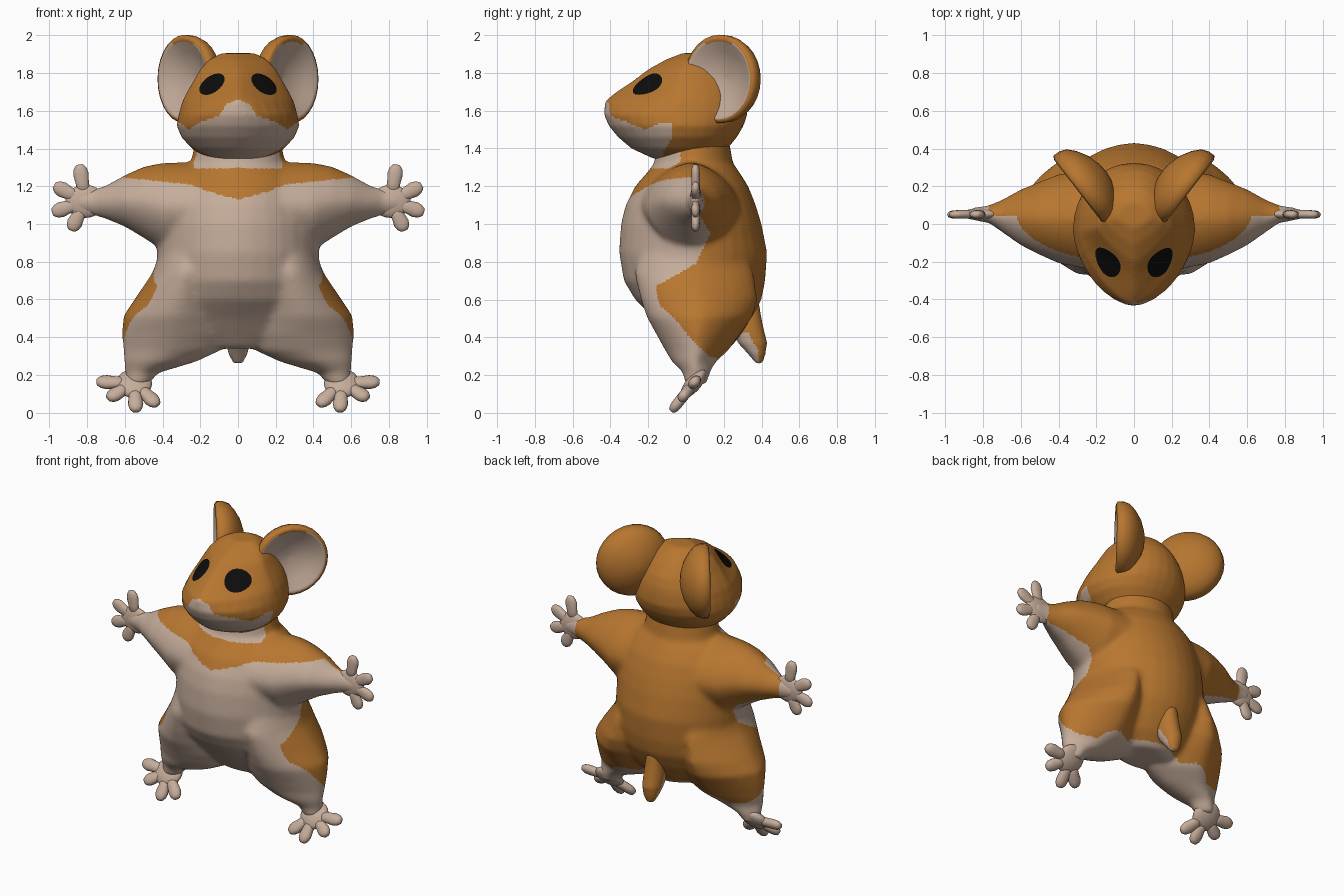
import bpy, bmesh, math
from mathutils import Vector, Matrix
from mathutils.bvhtree import BVHTree

if "Cube" in bpy.data.objects:
    bpy.data.objects.remove(bpy.data.objects["Cube"])


def material(name, rgb):
    m = bpy.data.materials.new(name)
    m.diffuse_color = (*rgb, 1)
    m.use_nodes = True
    m.node_tree.nodes["Principled BSDF"].inputs["Base Color"].default_value = m.diffuse_color
    return m


ORANGE = material("orange fur", (0.475, 0.182, 0.029))
CREAM = material("pinkish cream fur", (0.56, 0.415, 0.325))
BLACK = material("eye black", (0.004, 0.004, 0.004))


def power(v, e):
    return math.copysign(abs(v) ** e, v)


def interp(v, table):
    if v <= table[0][0]:
        return table[0][1]
    for (a, fa), (b, fb) in zip(table, table[1:]):
        if v <= b:
            return fa + (fb - fa) * (v - a) / (b - a)
    return table[-1][1]


def oval(a0, a1, b0, b1, place, mid=None, e_front=0.95, e_back=0.95, n=32):
    """Superellipse cross-section; b is split at mid so front and back may differ."""
    mid = (b0 + b1) / 2 if mid is None else mid
    pts = []
    for k in range(n):
        t = 2 * math.pi * k / n
        c, s = math.cos(t), math.sin(t)
        e = e_back if s > 0 else e_front
        a = (a0 + a1) / 2 + (a1 - a0) / 2 * power(c, e)
        b = mid + ((b1 - mid) if s > 0 else (mid - b0)) * power(s, e)
        pts.append(Vector(place(a, b)))
    return pts


def loft(bm, rings):
    rows = [[bm.verts.new(p) for p in r] for r in rings]
    n = len(rows[0])
    for r, q in zip(rows, rows[1:]):
        for k in range(n):
            bm.faces.new((r[k], r[(k + 1) % n], q[(k + 1) % n], q[k]))
    bm.faces.new(rows[0])
    bm.faces.new(rows[-1])


def make(name, bm, mats, voxel=0, smooth=0):
    bmesh.ops.recalc_face_normals(bm, faces=bm.faces)
    me = bpy.data.meshes.new(name)
    bm.to_mesh(me)
    bm.free()
    ob = bpy.data.objects.new(name, me)
    bpy.context.collection.objects.link(ob)
    if voxel:
        r = ob.modifiers.new("blend", 'REMESH')
        r.mode = 'VOXEL'
        r.voxel_size = voxel
        s = ob.modifiers.new("soften", 'SMOOTH')
        s.factor, s.iterations = 0.5, smooth
        dg = bpy.context.evaluated_depsgraph_get()
        new = bpy.data.meshes.new_from_object(ob.evaluated_get(dg))
        ob.modifiers.clear()
        ob.data = new
    ob.data.materials.clear()
    for m in mats:
        ob.data.materials.append(m)
    for p in ob.data.polygons:
        p.use_smooth = True
    return ob


def paint(ob, is_cream):
    for p in ob.data.polygons:
        p.material_index = 1 if is_cream(p.center, p.normal) else 0


# Torso: (z, half width, front y, back y)
bm = bmesh.new()
torso = [(0.34, .18, -.03, .23), (0.42, .32, -.10, .30), (0.5, .38, -.17, .35), (0.6, .42, -.27, .40),
         (0.7, .43, -.33, .42), (0.85, .43, -.355, .43), (1.0, .425, -.345, .40), (1.1, .41, -.32, .37),
         (1.2, .38, -.27, .33), (1.28, .31, -.20, .28), (1.32, .25, -.17, .25), (1.46, .225, -.145, .225)]
loft(bm, [oval(-w, w, f, b, lambda x, y, z=z: (x, y, z), mid=0.04, e_front=1.08, e_back=1.05)
          for z, w, f, b in torso])

# Arms: (x, bottom z, top z, front y, back y); legs: (z, inner x, outer x, front y, back y)
arm = [(.1, .84, 1.33, -.27, .31), (.4, .86, 1.325, -.21, .265), (.5, .925, 1.305, -.165, .225),
       (.6, .985, 1.26, -.115, .185), (.7, 1.025, 1.205, -.045, .13), (.77, 1.045, 1.185, .005, .10),
       (.87, 1.06, 1.175, .02, .085)]
leg = [(.98, .12, .37, -.17, .22), (.86, .10, .41, -.24, .30), (.74, .08, .455, -.275, .36),
       (.6, .06, .55, -.24, .38), (.51, .05, .61, -.21, .355), (.42, .05, .615, -.16, .29),
       (.33, .09, .61, -.11, .225), (.27, .22, .605, -.075, .16), (.21, .42, .60, -.015, .13),
       (.15, .47, .595, -.01, .11)]
for s in (-1, 1):
    loft(bm, [oval(z0, z1, y0, y1, lambda z, y, x=x: (s * x, y, z), e_front=1.2, e_back=1.2)
              for x, z0, z1, y0, y1 in arm])
    loft(bm, [oval(x0, x1, y0, y1, lambda x, y, z=z: (s * x, y, z), e_front=1.15, e_back=1.35)
              for z, x0, x1, y0, y1 in leg])
body = make("body", bm, (ORANGE, CREAM), 0.0125, 22)

SIDE = [(.27, .25), (.30, .12), (.4, .02), (.5, -.06), (.57, -.14), (.67, -.16), (.73, -.05),
        (.79, .05), (.95, .13), (1.05, .07), (1.2, .04)]
COLLAR = [(0, 1.13), (.15, 1.17), (.25, 1.21), (.6, 1.245), (.7, 1.25)]


def body_cream(c, n):
    x = abs(c.x)
    if c.z > 1.295 and x < .235 and c.y < -0.03:      # throat
        return True
    if c.z < 0.37 and n.z < -0.6:                     # under the rump
        return True
    if x > 0.77:                                      # wrists
        return True
    if c.z > interp(x, COLLAR):
        return False
    return c.y < interp(c.z, SIDE)


paint(body, body_cream)

# Head: (z, half width, front y, back y)
bm = bmesh.new()
skull = [(1.345, .16, -.17, .15), (1.40, .245, -.29, .22), (1.46, .30, -.36, .27), (1.52, .325, -.41, .305),
         (1.58, .315, -.435, .325), (1.65, .295, -.43, .32), (1.70, .27, -.37, .31), (1.76, .235, -.28, .285),
         (1.82, .20, -.20, .24), (1.87, .155, -.11, .19), (1.905, .09, -.02, .12)]
loft(bm, [oval(-w, w, f, b, lambda x, y, z=z: (x, y, z), mid=-0.03 + max(0, z - 1.8) * .6,
               e_front=interp(z, [(1.6, 1.12), (1.72, 1.65)]), e_back=0.95) for z, w, f, b in skull])
head = make("head", bm, (ORANGE, CREAM), 0.0115, 8)
MUZZLE = [(0, 1.66), (.06, 1.635), (.1, 1.575), (.2, 1.54), (.26, 1.50), (.3, 1.53)]
JAW = [(1.38, -.12), (1.46, -.07), (1.55, -.08)]
paint(head, lambda c, n: c.y < interp(c.z, JAW) and c.z < interp(abs(c.x), MUZZLE))

# Eyes: thin ovals laid onto the head surface
tree = BVHTree.FromPolygons([v.co for v in head.data.vertices], [p.vertices[:] for p in head.data.polygons])
for s, side in ((-1, "left"), (1, "right")):
    bm = bmesh.new()
    tilt = math.radians(36)

    def on_head(r, t):
        a, b = .076 * r * math.cos(t), .043 * r * math.sin(t)
        x = .135 + a * math.cos(tilt) + b * math.sin(tilt)
        z = 1.737 - a * math.sin(tilt) + b * math.cos(tilt)
        hit, nor, _, _ = tree.ray_cast(Vector((s * x, -1, z)), Vector((0, 1, 0)))
        return bm.verts.new(hit + nor * 0.005)
    rows = [[on_head(r / 6, math.tau * k / 32) for k in range(32)] for r in range(1, 7)]
    bm.faces.new(rows[0])
    for r, q in zip(rows, rows[1:]):
        for k in range(32):
            bm.faces.new((r[k], r[(k + 1) % 32], q[(k + 1) % 32], q[k]))
    eye = make(side + "_eye", bm, (BLACK,))
    if sum((p.normal.y for p in eye.data.polygons)) > 0:
        eye.data.flip_normals()

# Ears: lathed cups facing forward and outward; (radius, depth)
dish = [(.001, -.045), (.08, -.035), (.15, -.005), (.2, .025), (.215, .032), (.234, .02),
        (.232, -.02), (.218, -.055), (.18, -.09), (.12, -.125), (.05, -.145), (.001, -.15)]
for s, side in ((-1, "left"), (1, "right")):
    bm = bmesh.new()
    n, u = Vector((s * .79, -.61, 0)), Vector((s * .61, .79, 0))
    mid = Vector((s * .268, .19, 1.768))
    loft(bm, [[mid + n * d + (u * math.cos(t) + Vector((0, 0, math.sin(t)))) * r
               for t in (math.tau * k / 28 for k in range(28))] for r, d in dish])
    ear = make(side + "_ear", bm, (ORANGE, CREAM))
    paint(ear, lambda c, f: f.dot(n) > 0.3 and (c - mid).length < .209 and c.z < 1.955)

# Tail: (z, half width, front y, back y)
bm = bmesh.new()
tail = [(.62, .05, .28, .38), (.5, .062, .25, .40), (.43, .067, .25, .415), (.37, .064, .275, .43),
        (.31, .05, .33, .42), (.262, .025, .37, .405)]
loft(bm, [oval(-w, w, f, b, lambda x, y, z=z: (x, y, z), n=20) for z, w, f, b in tail])
paint(make("tail", bm, (ORANGE, CREAM), 0.01, 4),
      lambda c, n: c.z < .42 and c.y < .42 - (c.z - .27) * .6 and n.y < .2)


# Hands and feet: flat palm with four spread digits
def paw(name, palm, radii, normal, tips, width, thick):
    bm = bmesh.new()
    normal = normal.normalized()
    xa = Vector((1, 0, 0))
    up = normal.cross(xa)
    frame = Matrix((xa * radii[0], up * radii[1], normal * thick * 1.4)).transposed().to_4x4()
    bmesh.ops.create_icosphere(bm, subdivisions=3, radius=1, matrix=Matrix.Translation(palm) @ frame)
    for tip in tips:
        d = tip - palm
        across = d.cross(normal).normalized()
        rings = []
        for f, w, h in ((.1, .9, .9), (.5, .85, 1), (.74, 1, 1), (.88, .85, .9), (.97, .55, .65), (1, .35, .3)):
            rings.append(oval(-width * w, width * w, -thick * h, thick * h,
                              lambda a, b, f=f: palm + d * f + across * a + normal * b, n=14))
        loft(bm, rings)
    make(name, bm, (CREAM,))


for s, side in ((-1, "left"), (1, "right")):
    paw(side + "_hand", Vector((s * .81, .052, 1.12)), (.105, .088), Vector((0, -1, 0)),
        [Vector((s * x, .05, z)) for x, z in ((.84, 1.315), (.975, 1.205), (.985, 1.06), (.885, .965))], .041, .023)
    paw(side + "_foot", Vector((s * .55, .04, .155)), (.095, .095), Vector((0, -.76, .65)),
        [Vector((s * x, -.085 + .8 * z, z)) for x, z in ((.75, .165), (.69, .075), (.54, .008), (.425, .04))],
        .041, .029)
